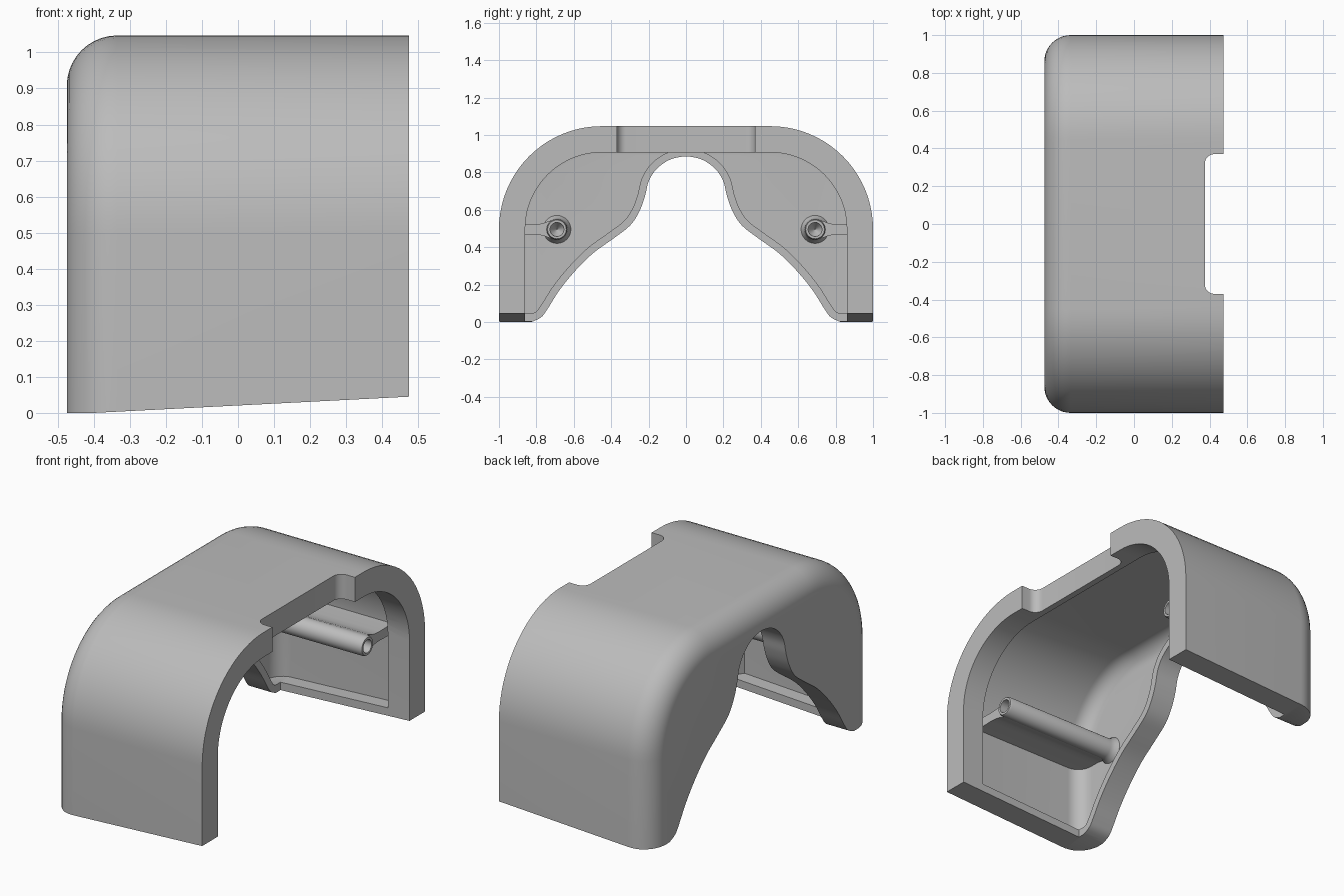
import bpy, bmesh, math
from mathutils import Vector

if "Cube" in bpy.data.objects:
    bpy.data.objects.remove(bpy.data.objects["Cube"], do_unlink=True)

grey = bpy.data.materials.new("plain grey")
grey.use_nodes = True
COLOR = (0.5, 0.5, 0.5, 1)
grey.diffuse_color = COLOR
grey.node_tree.nodes["Principled BSDF"].inputs["Base Color"].default_value = COLOR

BACK, OPEN = -0.475, 0.475
THICK, WALL = 0.14, 0.06


def loft(name, rings, closed_ends=True):
    """Bridge matching rings of points and cap both ends."""
    bm = bmesh.new()
    loops = [[bm.verts.new(p) for p in ring] for ring in rings]
    n = len(loops[0])
    for a, b in zip(loops, loops[1:]):
        for i in range(n):
            j = (i + 1) % n
            bm.faces.new((a[i], a[j], b[j], b[i]))
    if closed_ends:
        bm.faces.new(loops[0])
        bm.faces.new(loops[-1])
    bmesh.ops.recalc_face_normals(bm, faces=bm.faces)
    mesh = bpy.data.meshes.new(name)
    bm.to_mesh(mesh)
    bm.free()
    mesh.materials.append(grey)
    ob = bpy.data.objects.new(name, mesh)
    bpy.context.collection.objects.link(ob)
    return ob


def prism(name, outline, x0, x1):
    return loft(name, [[(x, y, z) for y, z in outline] for x in (x0, x1)])


def activate(ob):
    bpy.ops.object.select_all(action='DESELECT')
    ob.select_set(True)
    bpy.context.view_layer.objects.active = ob


def boolean(ob, other, operation='DIFFERENCE'):
    mod = ob.modifiers.new("cut", 'BOOLEAN')
    mod.operation, mod.solver, mod.object = operation, 'EXACT', other
    activate(ob)
    bpy.ops.object.modifier_apply(modifier=mod.name)
    bpy.data.objects.remove(other, do_unlink=True)


def smooth(ob):
    activate(ob)
    bpy.ops.object.shade_smooth_by_angle(angle=math.radians(30))


def bottom(x):
    """Height of the slightly sloping lower edge."""
    return max(0, (x + 0.4) * 0.0514)


def arch(x, inset, base, steps=20):
    """Rounded arch section, inset from the outer surface."""
    r = 0.55 - inset
    right = [(0.45 + r * math.cos(a), 0.497 + r * math.sin(a))
             for a in (math.pi / 2 * i / steps for i in range(steps + 1))]
    half = [(1 - inset, base)] + right
    return [(x, y, z) for y, z in half] + [(x, -y, z) for y, z in reversed(half)]


def filleted(start, radius, inset, lift, steps=10):
    """Arch sections that round over from the closed end."""
    rings = []
    for i in range(steps + 1):
        a = math.pi / 2 * i / steps
        x = start + radius * (1 - math.cos(a))
        rings.append(arch(x, inset + radius * (1 - math.sin(a)), bottom(x) + lift))
    return rings


def spline(points, steps=5):
    """Smooth curve through the points."""
    pts = [Vector(p) for p in points]
    pts = [2 * pts[0] - pts[1]] + pts + [2 * pts[-1] - pts[-2]]
    out = []
    for p0, p1, p2, p3 in zip(pts, pts[1:], pts[2:], pts[3:]):
        for i in range(steps):
            t = i / steps
            out.append(0.5 * (2 * p1 + (p2 - p0) * t + (2 * p0 - 5 * p1 + 4 * p2 - p3) * t ** 2
                              + (3 * p1 - p0 - 3 * p2 + p3) * t ** 3))
    return out + [pts[-2]]


def offset(curve, distance):
    out = []
    for i, p in enumerate(curve):
        d = (curve[min(i + 1, len(curve) - 1)] - curve[max(i - 1, 0)]).normalized()
        out.append(p + Vector((-d.y, d.x)) * distance)
    return out


def grounded(curve):
    """Close an opening curve below the floor."""
    return [(curve[0].x, -0.5)] + [tuple(p) for p in curve] + [(curve[-1].x, -0.5)]


# Outer shell
shell = loft("shell", filleted(BACK, THICK, 0, 0) + [arch(OPEN, 0, bottom(OPEN))])

# Opening contour of the end wall, running from -y to +y
half = [(0.09, 0.866), (0.16, 0.815), (0.2, 0.75), (0.22, 0.67), (0.25, 0.59),
        (0.3, 0.515), (0.39, 0.445), (0.5, 0.365), (0.6, 0.265), (0.68, 0.165),
        (0.74, 0.07), (0.775, 0.025), (0.83, -0.002)]
contour = spline([(-y, z) for y, z in reversed(half)] + [(0, 0.885)] + half)

# Recessed pocket, leaving a raised rim around the end opening
pocket = loft("pocket_cutter", filleted(BACK + WALL, 0.09, WALL, 0.045)
              + [arch(0.29, WALL, bottom(0.29) + 0.045),
                 arch(0.345, THICK + 0.01, bottom(0.345) + 0.045)])
boolean(pocket, prism("rim_keeper", grounded(offset(contour, 0.04)), -0.7, -0.32))

# Hollow inside, pocket and end opening
boolean(shell, loft("hollow_cutter", [arch(x, THICK, -0.5) for x in (BACK + THICK, 0.7)]))
boolean(shell, pocket)
boolean(shell, prism("opening_cutter", grounded(contour), -0.7, -0.2))

# Notch in the top edge with rounded inner corners
NOTCH, R = 0.37, 0.05
corner = [(0.375 + R * (1 - math.cos(a)), NOTCH - R * (1 - math.sin(a)))
          for a in (math.pi / 2 * i / 8 for i in range(9))] + [(0.7, NOTCH)]
plan = corner + [(x, -y) for x, y in reversed(corner)]
boolean(shell, loft("notch_cutter", [[(x, y, z) for x, y in plan] for z in (0.7, 1.3)]))
smooth(shell)

# Screw bosses and their ribs
BOSS_Y, BOSS_Z = 0.69, 0.495
boss_profile = [(-0.43, 0.08), (-0.41, 0.073), (-0.395, 0.062), (-0.37, 0.057), (0.32, 0.055),
                (0.33, 0.05), (0.33, 0.037), (-0.1, 0.035), (-0.13, 0.016), (-0.15, 0.002)]
rib_half = [(0.7, 0.05), (0.73, 0.046), (0.76, 0.034), (0.79, 0.028), (0.83, 0.026), (0.96, 0.03)]
for side, label in ((1, "left"), (-1, "right")):
    rings = [[(x, side * BOSS_Y + r * math.cos(a), BOSS_Z + r * math.sin(a))
              for a in (math.tau * i / 32 for i in range(32))] for x, r in boss_profile]
    smooth(loft("screw_boss_" + label, rings))
    outline = [(y, BOSS_Z + h) for y, h in rib_half] + [(y, BOSS_Z - h) for y, h in reversed(rib_half)]
    rib = prism("boss_rib_" + label, [(side * y, z) for y, z in outline], -0.43, 0.31)
    # Clear the rib out of the boss bore
    bore = [(side * BOSS_Y + 0.045 * math.cos(a), BOSS_Z + 0.045 * math.sin(a))
            for a in (math.tau * i / 32 for i in range(32))]
    boolean(rib, prism("bore_cutter", bore, -0.6, 0.6))
    smooth(rib)
